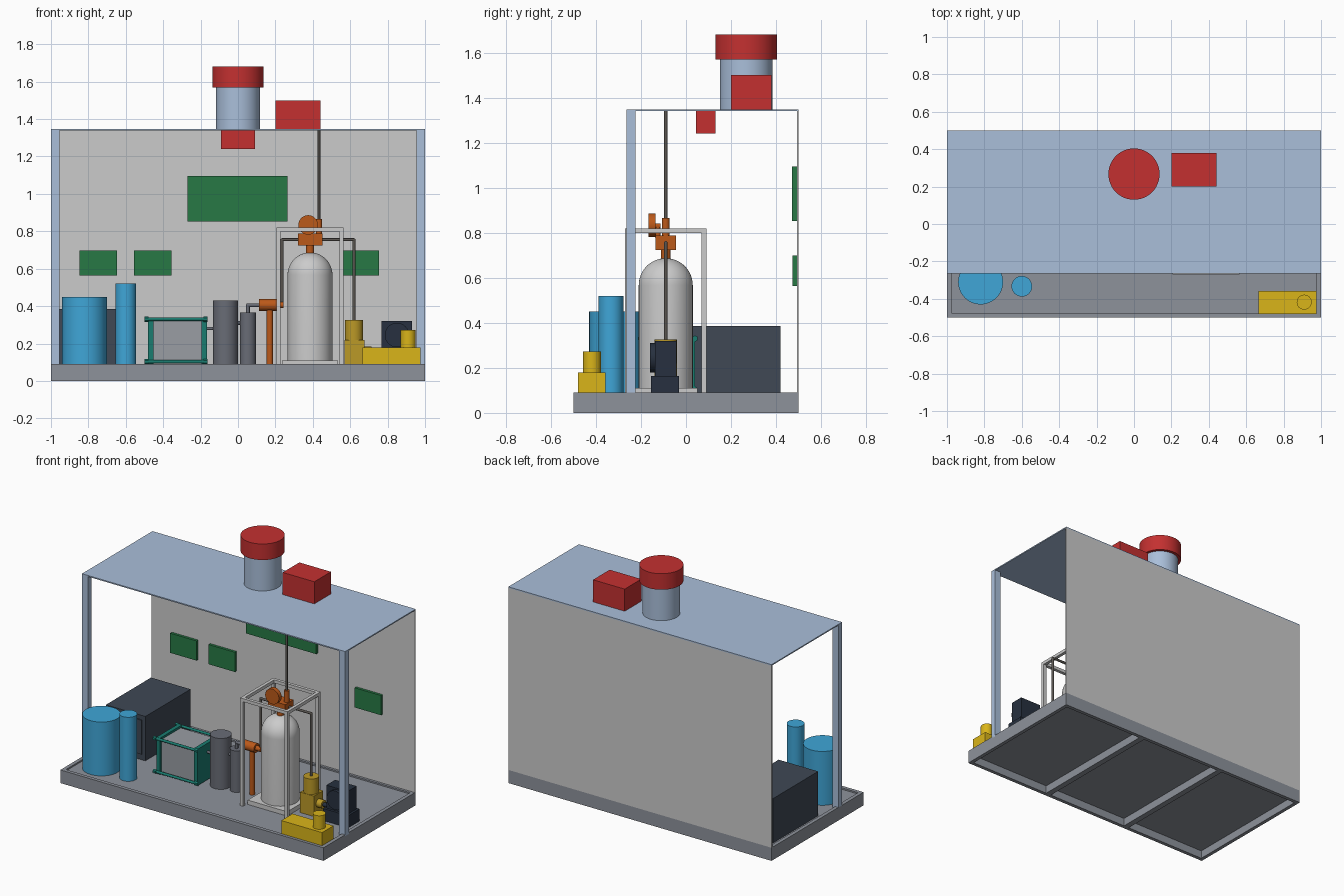
import bpy, bmesh, math
from mathutils import Vector

if "Cube" in bpy.data.objects:
    bpy.data.objects.remove(bpy.data.objects["Cube"])

PAL = dict(steel=(.27, .29, .33), wall=(.55, .56, .57), roof=(.40, .52, .70), red=(.55, .03, .03),
           green=(.02, .19, .06), blue=(.05, .38, .68), dark=(.05, .065, .09), teal=(.01, .20, .16),
           cell=(.32, .34, .37), vessel=(.14, .15, .18), orange=(.50, .10, .01), white=(.72, .72, .72),
           ochre=(.50, .32, .02), yellow=(.70, .46, .01), navy=(.02, .03, .05), pipe=(.10, .09, .08))
MATS = {}
for key, c in PAL.items():
    MATS[key] = bpy.data.materials.new(key + "_paint")
    MATS[key].diffuse_color = (*c, 1)


def add(name, bm, mat, smooth=False):
    me = bpy.data.meshes.new(name)
    bmesh.ops.recalc_face_normals(bm, faces=bm.faces)
    bm.to_mesh(me)
    bm.free()
    ob = bpy.data.objects.new(name, me)
    bpy.context.collection.objects.link(ob)
    me.materials.append(MATS[mat])
    if smooth:
        bpy.ops.object.select_all(action='DESELECT')
        ob.select_set(True)
        bpy.context.view_layer.objects.active = ob
        bpy.ops.object.shade_smooth_by_angle(angle=math.radians(35))
    return ob


def box(name, mat, x0, x1, y0, y1, z0, z1):
    bm = bmesh.new()
    bmesh.ops.create_cube(bm, size=1)
    for v in bm.verts:
        v.co = Vector(((x0, x1)[v.co.x > 0], (y0, y1)[v.co.y > 0], (z0, z1)[v.co.z > 0]))
    return add(name, bm, mat)


def cyl(name, mat, a, b, r, n=48):
    a, b = Vector(a), Vector(b)
    bm = bmesh.new()
    bmesh.ops.create_cone(bm, cap_ends=True, segments=n, radius1=r, radius2=r, depth=(b - a).length)
    rot = (b - a).to_track_quat('Z', 'Y')
    for v in bm.verts:
        v.co = rot @ v.co + (a + b) / 2
    return add(name, bm, mat, True)


def lathe(name, mat, x, y, profile, n=48):
    bm = bmesh.new()
    vs = [bm.verts.new((r, 0, z)) for r, z in profile]
    es = [bm.edges.new(p) for p in zip(vs, vs[1:])]
    bmesh.ops.spin(bm, geom=vs + es, cent=(0, 0, 0), axis=(0, 0, 1), angle=math.tau, steps=n)
    bmesh.ops.remove_doubles(bm, verts=bm.verts, dist=1e-5)
    bmesh.ops.translate(bm, verts=bm.verts, vec=(x, y, 0))
    return add(name, bm, mat, True)


def pipe(name, mat, pts, r):
    """Square-cornered pipe run with ball elbows."""
    for i, (a, b) in enumerate(zip(pts, pts[1:])):
        cyl(f"{name}_run_{i}", mat, a, b, r, 20)
    for i, p in enumerate(pts[1:-1]):
        bm = bmesh.new()
        bmesh.ops.create_uvsphere(bm, u_segments=16, v_segments=8, radius=r)
        bmesh.ops.translate(bm, verts=bm.verts, vec=p)
        add(f"{name}_elbow_{i}", bm, mat, True)


Y, F = -0.09, 0.08   # process line and floor height

# Skid base: perimeter beams, floor and cross members
for s, side in ((-1, "front"), (1, "back")):
    box(f"skid_{side}_beam", "steel", -1, 1, *sorted((s * .5, s * .475)), 0, .09)
for s, side in ((-1, "left"), (1, "right")):
    box(f"skid_{side}_beam", "steel", *sorted((s, s * .975)), -.475, .475, 0, .09)
    box(f"skid_cross_{side}", "steel", s / 3 - .02, s / 3 + .02, -.475, .475, 0, .06)
box("skid_floor", "steel", -.975, .975, -.475, .475, .055, F)

# Shelter: back wall, roof and front posts
box("back_wall", "wall", -1, 1, .492, .5, .09, 1.34)
box("roof", "roof", -1, 1, -.265, .5, 1.34, 1.348)
for s, side in ((-1, "left"), (1, "right")):
    box(f"{side}_post", "roof", *sorted((s, s * .955)), -.265, -.225, F, 1.34)

# Roof ventilation and detectors
cyl("vent_stack", "roof", (0, .267, 1.345), (0, .267, 1.58), .117)
cyl("vent_cap", "red", (0, .267, 1.57), (0, .267, 1.68), .137)
box("roof_unit", "red", .2, .44, .2, .38, 1.345, 1.5)
box("ceiling_unit", "red", -.09, .09, .045, .13, 1.24, 1.342)

# Wall panels
box("main_panel", "green", -.27, .265, .47, .493, .853, 1.095)
for i, x in enumerate((-.747, -.455, .655)):
    box(f"small_panel_{i}", "green", x - .1, x + .1, .474, .493, .563, .698)

# Power cabinet with front door
box("cabinet", "dark", -.955, -.655, -.07, .42, F, .385)
box("cabinet_door", "dark", -.93, -.68, -.077, -.07, .12, .355)

# Water tanks
cyl("large_water_tank", "blue", (-.82, -.31, F), (-.82, -.31, .45), .12)
cyl("slim_water_tank", "blue", (-.6, -.333, F), (-.6, -.333, .52), .055)

# Cell stack clamped between end plates by tie rods
box("cell_block", "cell", -.455, -.19, -.185, .025, .105, .325)
for side, x in (("left", -.48), ("right", -.195)):
    box(f"stack_{side}_plate", "teal", x, x + .028, -.2, .04, .09, .34)
for i, (y, z) in enumerate([(y, z) for y in (-.2, .04) for z in (.103, .33)]):
    cyl(f"tie_rod_{i}", "teal", (-.485, y, z), (-.18, y, z), .009, 20)
    for j, x in enumerate((-.5, -.185)):
        cyl(f"tie_nut_{i}_{j}", "teal", (x, y, z), (x + .022, y, z), .014, 6)

# Separator vessels and piping
cyl("separator", "vessel", (-.067, Y, F), (-.067, Y, .43), .067)
cyl("dryer", "vessel", (.053, Y, F), (.053, Y, .365), .043)
pipe("stack_pipe", "vessel", [(-.18, Y, .28), (-.1, Y, .28)], .009)
pipe("link_pipe", "vessel", [(-.01, Y, .31), (.02, Y, .31)], .01)
pipe("dryer_pipe", "vessel", [(.053, Y, .36), (.053, Y, .405), (.12, Y, .405)], .01)

# Compressor head on a post
cyl("compressor_post", "orange", (.17, Y, F), (.17, Y, .39), .017, 32)
cyl("compressor_head", "orange", (.112, Y, .406), (.205, Y, .406), .031)
cyl("compressor_outlet", "orange", (.2, Y, .406), (.242, Y, .406), .017, 32)

# Storage vessel with domed top
R, X = .12, .385
dome = [(R * math.cos(t * math.pi / 24), .567 + R * math.sin(t * math.pi / 24)) for t in range(12)]
lathe("storage_vessel", "white", X, Y, [(0, .1), (R, .1)] + dome + [(0, .567 + R)])
box("vessel_plinth", "white", X - .15, X + .15, Y - .14, Y + .14, F, .11)

# Vessel cage: four legs and a top ring
h, t = .18, .011
for i, (sx, sy) in enumerate(((-1, -1), (1, -1), (1, 1), (-1, 1))):
    lx, ly = X + sx * (h - t), Y + sy * (h - t)
    box(f"cage_leg_{i}", "white", lx - t, lx + t, ly - t, ly + t, F, .82)
for s, k in ((-1, "a"), (1, "b")):
    c = s * (h - t)
    box(f"cage_rail_x_{k}", "white", X - h + 2 * t, X + h - 2 * t, Y + c - t, Y + c + t, .798, .82)
    box(f"cage_rail_y_{k}", "white", X + c - t, X + c + t, Y - h + 2 * t, Y + h - 2 * t, .798, .82)

# Valve head, gauge and relief vent
cyl("valve_neck", "orange", (X, Y, .68), (X, Y, .73), .022, 32)
box("valve_block", "orange", .322, .453, -.135, -.045, .723, .787)
cyl("gauge_stem", "orange", (.375, -.125, .78), (.375, -.125, .835), .012, 24)
cyl("gauge_link", "orange", (.375, -.14, .83), (.375, -.113, .83), .012, 24)
cyl("gauge_dial", "orange", (.375, -.166, .834), (.375, -.136, .834), .052)
cyl("relief_valve", "orange", (.433, Y, .78), (.433, Y, .865), .017, 32)
pipe("vent_pipe", "pipe", [(.433, Y, .86), (.433, Y, 1.342)], .007)
pipe("inlet_pipe", "pipe", [(.236, Y, .4), (.236, Y, .755), (.33, Y, .755)], .008)
pipe("outlet_pipe", "pipe", [(.44, Y, .755), (.62, Y, .755), (.62, Y, .32)], .008)

# Pump, shaft and motor
box("pump_base", "ochre", .57, .675, Y - .05, Y + .05, F, .22)
cyl("pump_body", "ochre", (.62, Y, .21), (.62, Y, .327), .049)
cyl("pump_boss", "ochre", (.67, Y, .155), (.715, Y, .155), .028, 32)
cyl("drive_shaft", "navy", (.71, Y, .155), (.78, Y, .155), .014, 24)
box("motor_base", "navy", .755, .945, -.155, -.03, F, .163)
box("motor_body", "navy", .768, .93, -.138, -.042, .16, .32)
cyl("motor_fan", "navy", (.85, -.16, .245), (.85, -.135, .245), .065)

# Control unit at the front corner
box("control_box", "yellow", .665, .975, -.48, -.357, F, .18)
cyl("control_beacon", "yellow", (.91, -.418, .175), (.91, -.418, .273), .04)

for m in bpy.data.materials:
    if m.users and not m.is_grease_pencil:
        m.use_nodes = True
        m.node_tree.nodes["Principled BSDF"].inputs["Base Color"].default_value = m.diffuse_color
